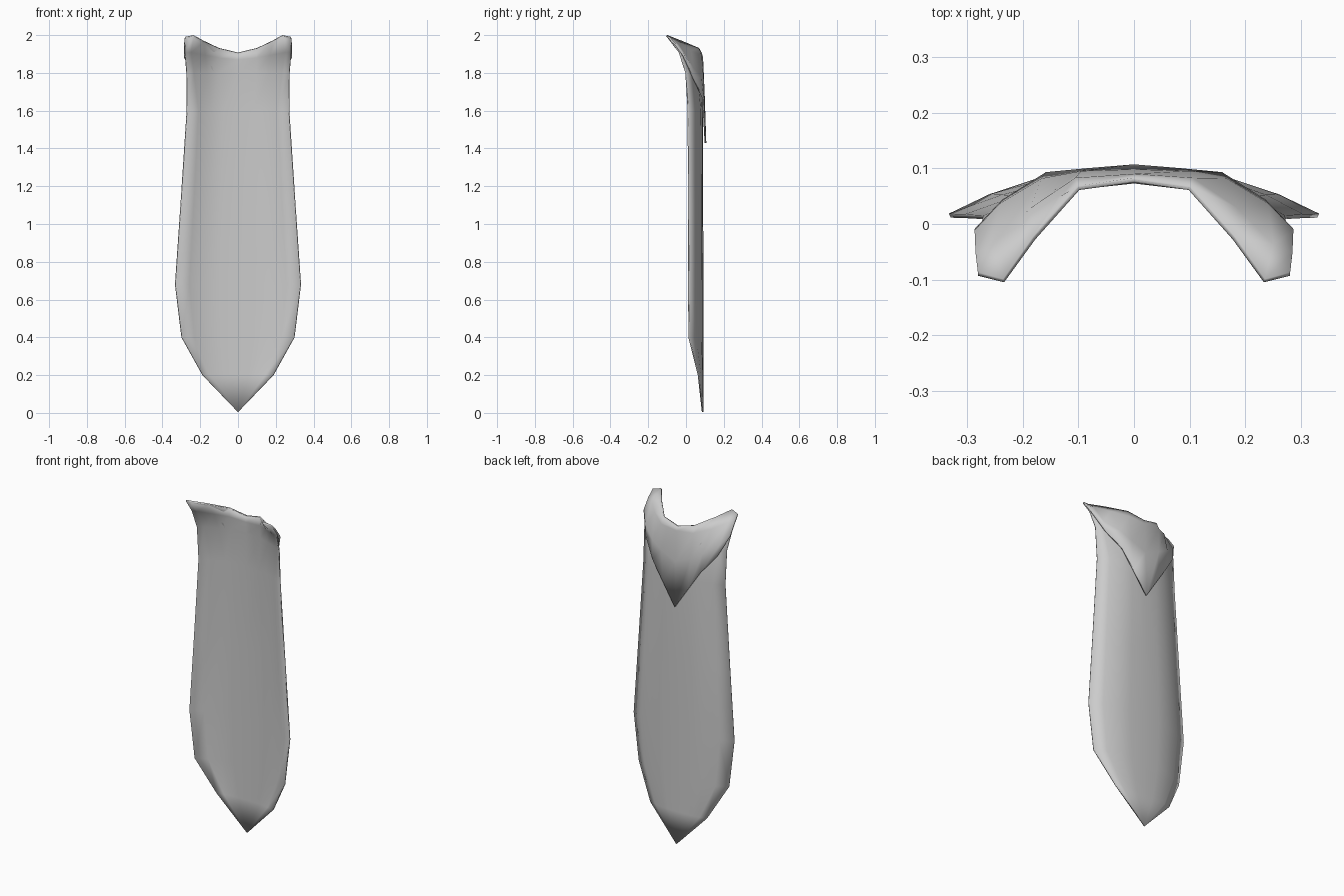
import bpy, bmesh, math

grey = bpy.data.materials.new("plain grey")
grey.diffuse_color = (0.6, 0.6, 0.6, 1)


def shell(name, rows, thickness):
    """Skin half-width rows (centre to edge), mirror across x and thicken."""
    bm = bmesh.new()
    grid = []
    for row in rows:
        right = [bm.verts.new(p) for p in row]
        left = [bm.verts.new((-x, y, z)) for x, y, z in row[:0:-1]]
        grid.append(left + right)
    for a, b in zip(grid, grid[1:]):
        for i in range(len(a) - 1):
            bm.faces.new((a[i], b[i], b[i + 1], a[i + 1]))
    bmesh.ops.remove_doubles(bm, verts=bm.verts, dist=0.0005)
    bmesh.ops.recalc_face_normals(bm, faces=bm.faces)
    me = bpy.data.meshes.new(name)
    bm.to_mesh(me)
    bm.free()
    me.materials.append(grey)
    ob = bpy.data.objects.new(name, me)
    bpy.context.collection.objects.link(ob)
    mod = ob.modifiers.new("thickness", 'SOLIDIFY')
    mod.thickness = thickness
    mod.offset = 0
    bpy.context.view_layer.objects.active = ob
    ob.select_set(True)
    bpy.ops.object.shade_smooth_by_angle(angle=math.radians(40))
    ob.select_set(False)
    return ob


# Cloth panel: height, half width, y of the centre line and of the edge
outline = [
    (0.004, 0.0, 0.088, 0.088), (0.2, 0.187, 0.088, 0.066),
    (0.4, 0.298, 0.088, 0.016), (0.68, 0.332, 0.088, 0.015),
    (1.1, 0.303, 0.087, 0.014), (1.6, 0.27, 0.085, 0.012),
]
spread = [(0, 0), (0.3, 0.04), (0.52, 0.13), (0.78, 0.52), (1, 1)]
rows = [[(w * u, yc + (ye - yc) * v, z) for u, v in spread]
        for z, w, yc, ye in outline]

# Flared collar opening at the top of the panel
rim = [(0, 0.079, 1.906), (0.10, 0.065, 1.93), (0.18, -0.025, 1.967),
       (0.235, -0.102, 1.997), (0.281, -0.090, 1.987)]
rows += [
    [(0, 0.08, 1.8), (0.1, 0.075, 1.8), (0.165, 0.055, 1.8),
     (0.235, 0.025, 1.8), (0.272, 0.0, 1.8)],
    [(0, 0.077, 1.87), (0.1, 0.066, 1.88), (0.175, 0.02, 1.895),
     (0.25, -0.03, 1.91), (0.282, -0.035, 1.91)],
    rim,
]
shell("cloth_panel", rows, 0.008)

# Pointed collar flap folded down over the back
flap = [
    rim,
    [(0, 0.086, 1.88), (0.105, 0.079, 1.89), (0.185, 0.025, 1.915),
     (0.25, -0.04, 1.945), (0.285, -0.055, 1.95)],
    [(0, 0.094, 1.7), (0.095, 0.091, 1.74), (0.165, 0.078, 1.78),
     (0.24, 0.033, 1.83), (0.286, -0.015, 1.895)],
    [(0, 0.103, 1.43), (0.085, 0.096, 1.56), (0.158, 0.089, 1.67),
     (0.235, 0.04, 1.77), (0.284, -0.012, 1.885)],
]
shell("collar_flap", flap, 0.009)
